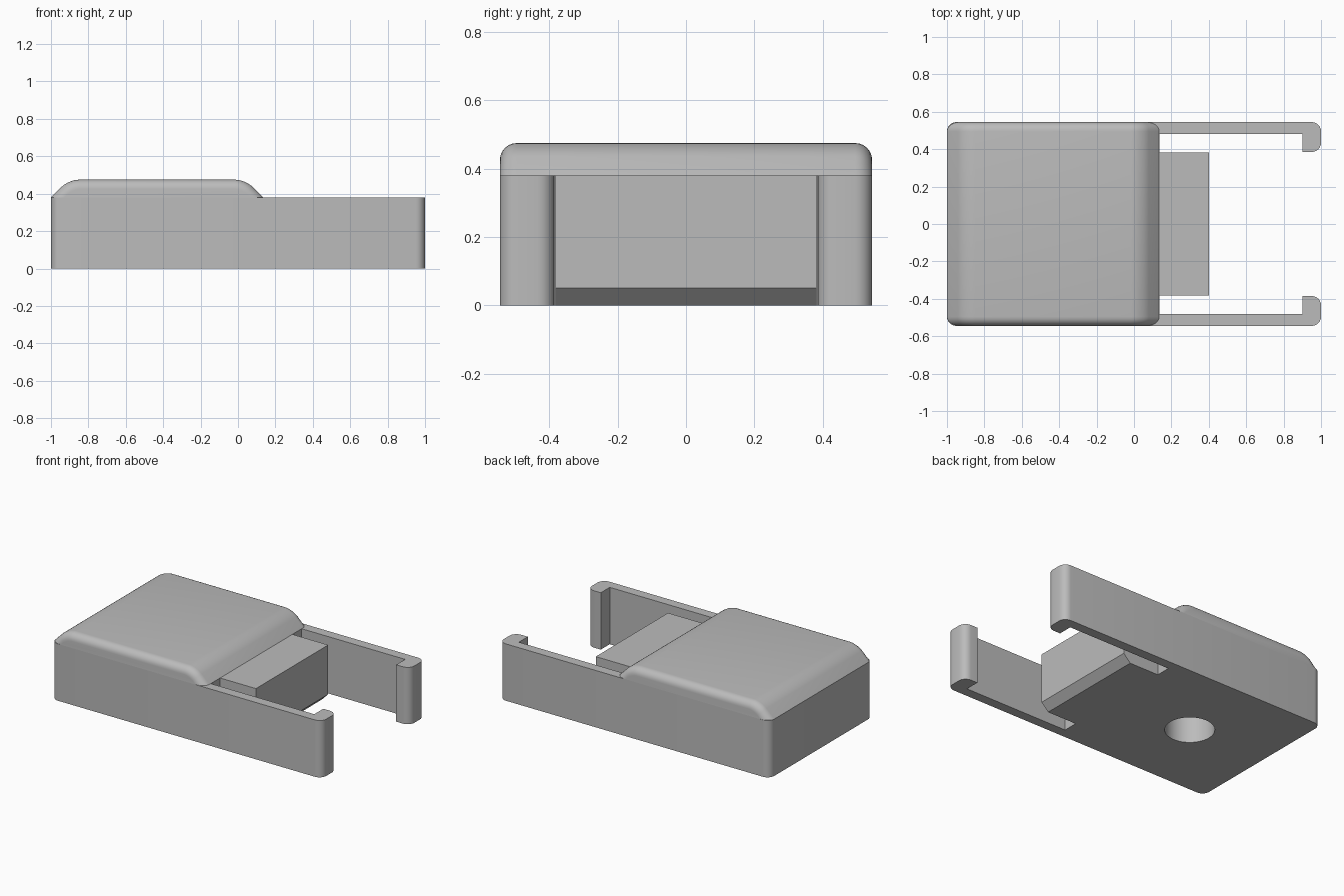
import bpy, bmesh, math
from mathutils import Vector

cube = bpy.data.objects.get("Cube")
if cube:
    bpy.data.objects.remove(cube, do_unlink=True)

grey = bpy.data.materials.new("plain grey")
grey.use_nodes = True
colour = (0.5, 0.5, 0.5, 1)
grey.diffuse_color = colour
grey.node_tree.nodes["Principled BSDF"].inputs["Base Color"].default_value = colour

HALF_W, SEAM, TOP, LID_END, ROUND = 0.545, 0.38, 0.475, 0.135, 0.05


def prism(points, depth):
    """Extrude a closed outline of 3D points along a vector."""
    bm = bmesh.new()
    face = bm.faces.new([bm.verts.new(p) for p in points])
    new = bmesh.ops.extrude_face_region(bm, geom=[face], use_keep_orig=True)["geom"]
    moved = [v for v in new if isinstance(v, bmesh.types.BMVert)]
    bmesh.ops.translate(bm, vec=depth, verts=moved)
    bmesh.ops.recalc_face_normals(bm, faces=bm.faces)
    return bm


def bevel(bm, rule, offset, segments):
    """Bevel the edges whose two end points satisfy the rule."""
    edges = [e for e in bm.edges if rule(e.verts[0].co, e.verts[1].co)]
    bmesh.ops.bevel(bm, geom=edges, offset=offset, segments=segments,
                    profile=0.5, affect='EDGES')


def finish(bm, name):
    mesh = bpy.data.meshes.new(name)
    bm.to_mesh(mesh)
    bm.free()
    mesh.materials.append(grey)
    obj = bpy.data.objects.new(name, mesh)
    bpy.context.collection.objects.link(obj)
    return obj


def smooth(obj):
    bpy.ops.object.select_all(action='DESELECT')
    obj.select_set(True)
    bpy.context.view_layer.objects.active = obj
    bpy.ops.object.shade_smooth_by_angle(angle=math.radians(30))


# Base: body, two hooked arms and the tongue in one mirrored outline
half = [(-1, HALF_W), (1, HALF_W), (1, 0.385), (0.9, 0.385), (0.9, 0.48),
        (LID_END, 0.48), (LID_END, 0.382), (0.4, 0.382)]
outline = half + [(x, -y) for x, y in reversed(half)]
bm = prism([(x, y, 0) for x, y in outline], Vector((0, 0, SEAM)))
bevel(bm, lambda a, b: abs(a.z - b.z) > 0.1 and abs(a.x) > 0.99, ROUND, 6)
bevel(bm, lambda a, b: max(a.z, b.z) < 0.01 and abs(a.x - 0.4) < 0.01
      and abs(b.x - 0.4) < 0.01, ROUND, 1)
base = finish(bm, "base")

# Round socket in the underside
bm = bmesh.new()
bmesh.ops.create_cone(bm, cap_ends=True, segments=48, radius1=0.15, radius2=0.15, depth=1)
bmesh.ops.translate(bm, vec=(-0.435, 0, 0.2), verts=bm.verts)
cutter = finish(bm, "socket_cutter")
cutter.hide_render = True
cut = base.modifiers.new("socket", 'BOOLEAN')
cut.operation, cut.solver, cut.object = 'DIFFERENCE', 'EXACT', cutter
bpy.context.view_layer.objects.active = base
bpy.ops.object.modifier_apply(modifier=cut.name)
bpy.data.objects.remove(cutter, do_unlink=True)
smooth(base)

# Lid: sloped ends, softened top corners and rounded sides
rise = TOP - SEAM
profile = [(-1, SEAM), (-1 + rise, TOP), (LID_END - rise, TOP), (LID_END, SEAM)]
bm = prism([(x, -HALF_W, z) for x, z in profile], Vector((0, 2 * HALF_W, 0)))
bevel(bm, lambda a, b: abs(a.y - b.y) > 0.5 and a.z > TOP - 0.01, 0.055, 6)
bevel(bm, lambda a, b: abs(a.y - b.y) < 0.01 and max(a.z, b.z) > SEAM + 0.01, ROUND, 6)
lid = finish(bm, "lid")
smooth(lid)
